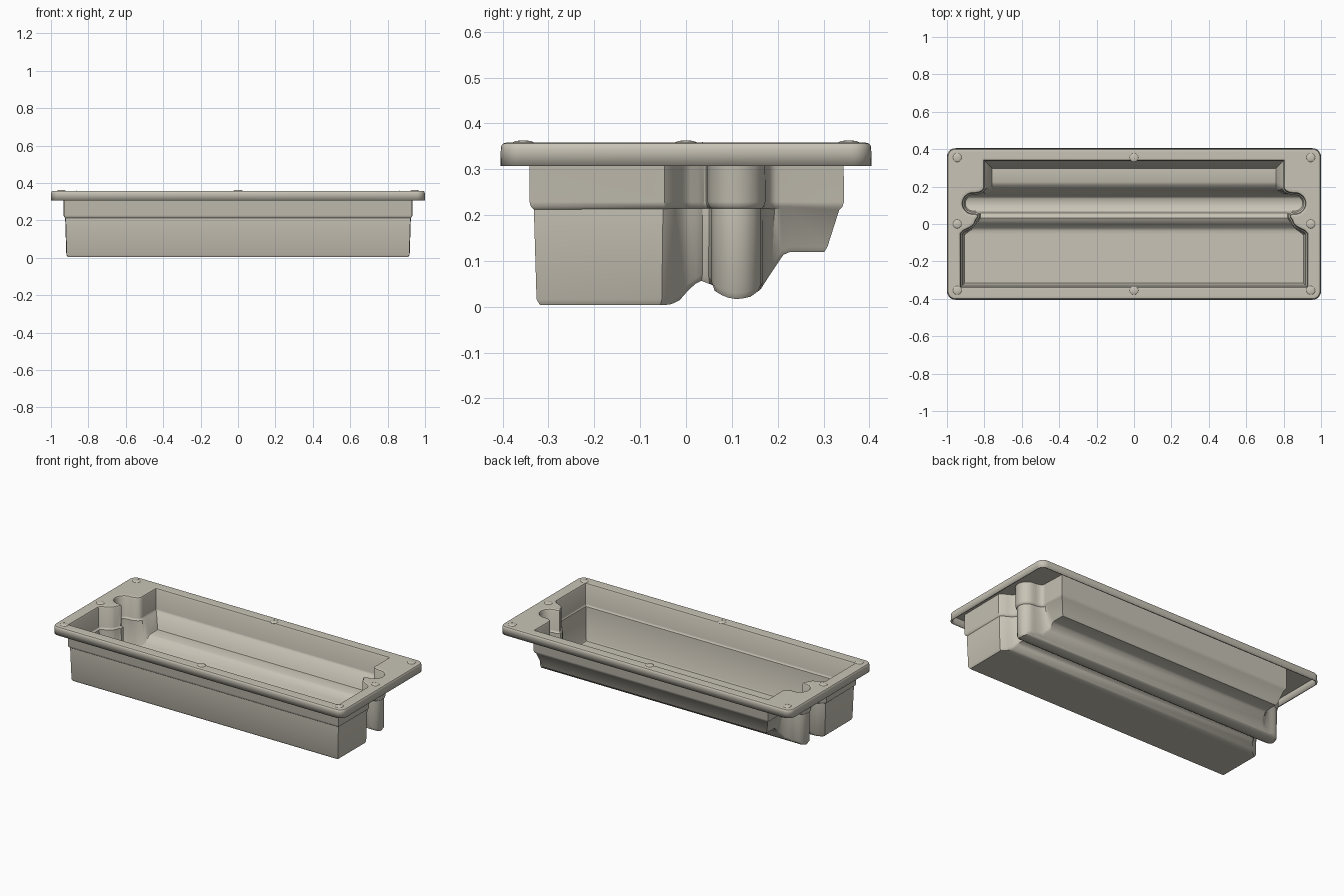
import bpy, bmesh, math
from mathutils import Vector

if "Cube" in bpy.data.objects:
    bpy.data.objects.remove(bpy.data.objects["Cube"])

mat = bpy.data.materials.new("warm_grey_plastic")
mat.diffuse_color = (0.58, 0.55, 0.47, 1)
mat.use_nodes = True
mat.node_tree.nodes["Principled BSDF"].inputs["Base Color"].default_value = mat.diffuse_color

# half outline of the opening, front to back
half = [(.925, -.335), (.925, -.05), (.912, -.036), (.885, -.024), (.862, -.01),
        (.85, .006), (.845, .022), (.834, .036), (.834, .049)]
half += [(.86 + .056 * math.cos(math.radians(a)), .11 + .055 * math.sin(math.radians(a)))
         for a in range(-100, 101, 20)]
half += [(.828, .168), (.81, .177), (.80, .192), (.80, .207), (.80, .225), (.80, .338)]
N = len(half)
outline = [Vector(p) for p in half] + [Vector((-x, y)) for x, y in reversed(half)]

# trough cross-section along y
section = [(-.5, .011), (-.045, .011), (-.025, .016), (-.01, .03), (.005, .05), (.025, .062),
           (.042, .068), (.055, .06), (.07, .04), (.09, .028), (.112, .024), (.135, .028),
           (.155, .043), (.168, .06), (.185, .09), (.2, .115), (.22, .127), (.5, .127)]


def floor_z(y):
    for (a, za), (b, zb) in zip(section, section[1:]):
        if a <= y <= b:
            return za + (zb - za) * (y - a) / (b - a)
    return .127


def normal(i):
    p, c, n = outline[i - 1], outline[i], outline[(i + 1) % len(outline)]
    a, b = (c - p).normalized(), (n - c).normalized()
    na, nb = Vector((a.y, -a.x)), Vector((b.y, -b.x))
    m = (na + nb).normalized()
    return m / max(m.dot(na), .65)


normals = [normal(i) for i in range(len(outline))]


def draft(y):
    # how far the wall leans in at its foot
    if y < -.03:
        return .02
    if y < .17:
        return .014
    return .026 if y < .18 else .04


bm = bmesh.new()


def wall_loop(offset, z):
    loop = []
    for p, n in zip(outline, normals):
        o = offset if offset is not None else -draft(p.y)
        if z is None:
            q = p + n * o
            h = floor_z(q.y)
        elif z == "foot":
            q = p + n * (-draft(p.y) + .005)
            h = floor_z(q.y) + .008
        else:
            q, h = p + n * o, z
        loop.append(bm.verts.new((q.x, q.y, h)))
    return loop


def rim_loop(inset, z):
    r = .045 - inset
    loop = []
    for k, (sx, sy) in enumerate([(1, 1), (-1, 1), (-1, -1), (1, -1)]):
        for s in range(7):
            a = math.radians(90 * k + 15 * s)
            loop.append(bm.verts.new((sx * .955 + r * math.cos(a), sy * .36 + r * math.sin(a), z)))
    return loop


def skin(loops):
    for a, b in zip(loops, loops[1:]):
        for i in range(len(a)):
            j = (i + 1) % len(a)
            bm.faces.new((a[i], a[j], b[j], b[i]))


# walls with rounded lip and shoulder
walls = [wall_loop(.02, .358), wall_loop(.012, .358), wall_loop(.004, .355), wall_loop(0, .347),
         wall_loop(0, .23), wall_loop(-.002, .223), wall_loop(-.008, .218),
         wall_loop(None, "foot"), wall_loop(None, None)]
skin(walls)
# trough floor
foot = walls[-1]
for i in range(N - 1):
    bm.faces.new((foot[i], foot[i + 1], foot[2 * N - 2 - i], foot[2 * N - 1 - i]))
# rim skirt and flat flange
rim = [rim_loop(.02, .358), rim_loop(.013, .358), rim_loop(.006, .356),
       rim_loop(.002, .351), rim_loop(.001, .343), rim_loop(0, .307)]
skin(rim)
edges = []
for loop in (walls[0], rim[0]):
    for i in range(len(loop)):
        edges.append(bm.edges.get((loop[i - 1], loop[i])))
bmesh.ops.triangle_fill(bm, use_beauty=True, edges=edges, normal=(0, 0, 1))
bmesh.ops.recalc_face_normals(bm, faces=bm.faces)
bm.normal_update()
if sum(f.normal.z * f.calc_area() for f in bm.faces) < 0:
    bmesh.ops.reverse_faces(bm, faces=bm.faces)


def finish(name, b):
    me = bpy.data.meshes.new(name)
    b.to_mesh(me)
    b.free()
    ob = bpy.data.objects.new(name, me)
    bpy.context.collection.objects.link(ob)
    me.materials.append(mat)
    bpy.ops.object.select_all(action='DESELECT')
    ob.select_set(True)
    bpy.context.view_layer.objects.active = ob
    bpy.ops.object.shade_smooth_by_angle(angle=math.radians(35))
    return ob


tray = finish("tray_shell", bm)
m = tray.modifiers.new("thickness", 'SOLIDIFY')
m.thickness = .009
m.offset = -1

# low domed studs around the rim
studs = bmesh.new()
for x in (-.945, 0, .945):
    for y in (-.355, 0, .355):
        if x or y:
            new = bmesh.ops.create_uvsphere(studs, u_segments=20, v_segments=8, radius=1)["verts"]
            for v in new:
                v.co = Vector((x + v.co.x * .024, y + v.co.y * .024, .357 + v.co.z * .006))
finish("rim_studs", studs)
